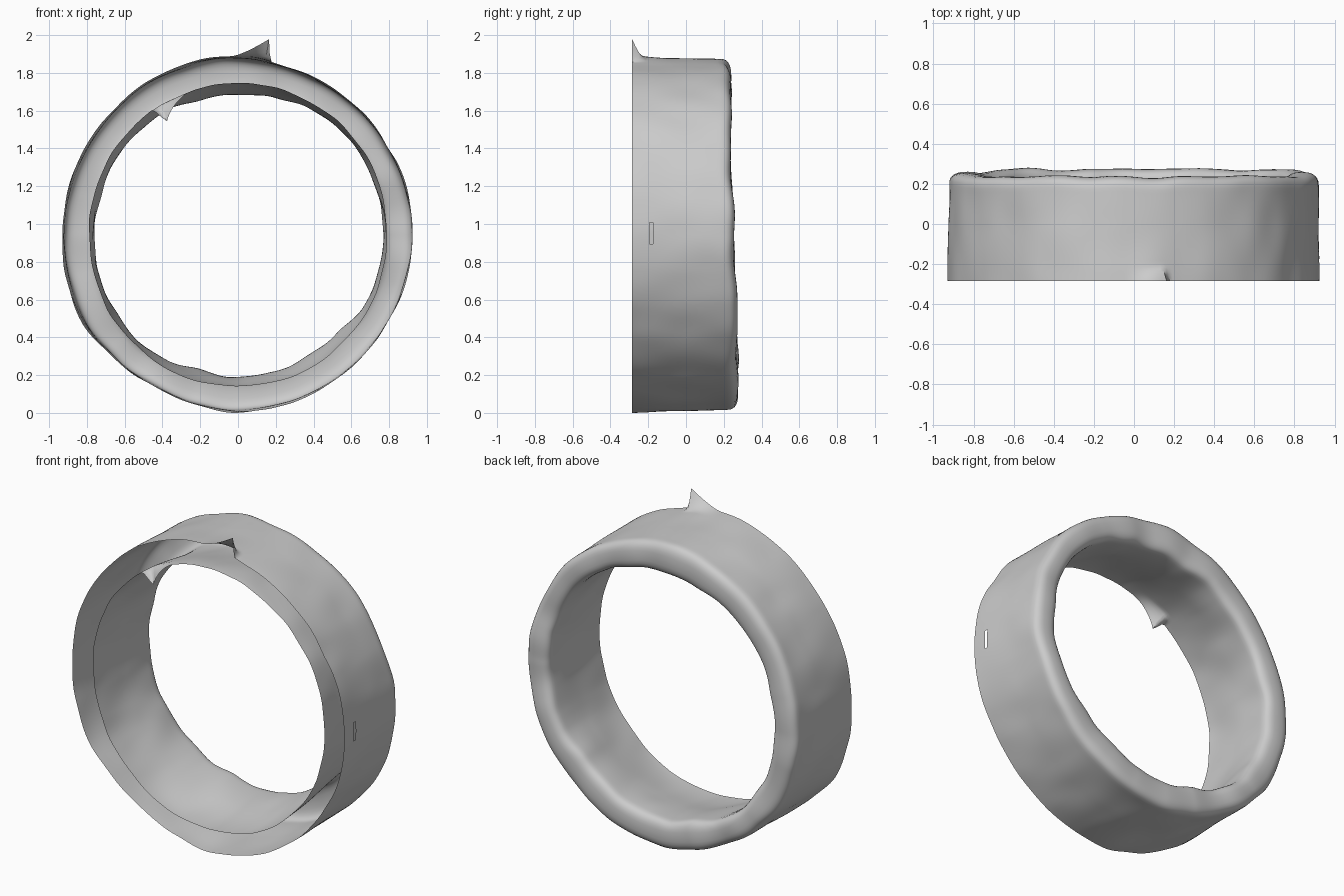
import bpy, bmesh, math
from mathutils import Vector, noise

if "Cube" in bpy.data.objects:
    bpy.data.objects.remove(bpy.data.objects["Cube"], do_unlink=True)

SEGMENTS = 360
CENTRE_Z = 0.95
FRONT, BACK = -0.285, 0.255
WALL_ROWS, CAP_ROWS = 26, 14

# Radii at even steps of angle, starting at +x and turning towards +z
OUTER = [0.925, 0.925, 0.92, 0.925, 0.922, 0.93, 0.945, 0.95, 0.943, 0.935, 0.93, 0.93,
         0.93, 0.94, 0.945, 0.925, 0.92, 0.925, 0.942, 0.935, 0.928, 0.92, 0.92, 0.922]
INNER_BACK = [0.768, 0.77, 0.775, 0.775, 0.765, 0.75, 0.74, 0.742, 0.755, 0.76, 0.755, 0.752,
              0.758, 0.765, 0.765, 0.77, 0.765, 0.742, 0.752, 0.75, 0.738, 0.74, 0.765, 0.77]


def smooth(t):
    t = max(0.0, min(1.0, t))
    return t * t * (3 - 2 * t)


def around(keys, angle):
    """Blend a closed list of radii at an angle in degrees."""
    f = angle / 360 * len(keys)
    i = int(f)
    t = smooth(f - i)
    return keys[i % len(keys)] * (1 - t) + keys[(i + 1) % len(keys)] * t


def thorn(angle, start, tip, end):
    """Slow rise from start to a tip, then a steep fall to end."""
    t = min((angle - start) / (tip - start), (end - angle) / (end - tip))
    return max(0.0, t) ** 2


def bump(angle, y, layer, size, detail=5):
    a = math.radians(angle)
    p = Vector((math.cos(a) * detail, y * 4 + layer * 20, math.sin(a) * detail))
    return noise.noise(p) * size


def section(angle):
    """Outer wall, rounded back lip and inner wall as (radius, y) pairs."""
    a = math.radians(angle)
    back = BACK - 0.02 * math.sin(a) + bump(angle, 0, 3, 0.016, 4)
    shoulder = back - 0.06
    outer_front, inner_back = around(OUTER, angle), around(INNER_BACK, angle)
    outer_back = outer_front * 0.5 + 0.455
    inner_front = 0.787 + 0.016 * abs(math.sin(a))
    # The outer thorn leans towards +x, so its angle is mirrored
    outer_thorn = 0.115 * thorn(180 - angle, 87, 99.2, 101)
    inner_thorn = 0.1 * thorn(angle, 106, 122.5, 125)
    pts = []
    for i in range(WALL_ROWS):
        t = i / WALL_ROWS
        y = FRONT + (shoulder - FRONT) * t
        r = outer_front + (outer_back - outer_front) * smooth(t) + bump(angle, y, 1, 0.008)
        r += outer_thorn * max(0, 1 - t * 6) ** 1.6
        pts.append((r, y))
    mid, half = (outer_back + inner_back) / 2, (outer_back - inner_back) / 2
    for i in range(CAP_ROWS + 1):
        u = math.pi * i / CAP_ROWS
        c, s = math.cos(u), max(0.0, math.sin(u))
        r = mid + half * math.copysign(abs(c) ** 0.75, c)
        y = shoulder + (back - shoulder) * s ** 0.75
        pts.append((r + bump(angle, y, 1 if c > 0 else 2, 0.008) * abs(c), y))
    for i in range(1, WALL_ROWS + 1):
        t = i / WALL_ROWS
        y = shoulder + (FRONT - shoulder) * t
        r = inner_back + (inner_front - inner_back) * smooth(t) + bump(angle, y, 2, 0.008)
        r -= inner_thorn * max(0, 1 - (1 - t) * 8)
        pts.append((r, y))
    return pts


# Hollow ring shell, left open along the front rim
bm = bmesh.new()
rings = []
for k in range(SEGMENTS):
    deg = 360 * k / SEGMENTS
    a = math.radians(deg)
    rings.append([bm.verts.new((r * math.cos(a), y, CENTRE_Z + r * math.sin(a)))
                  for r, y in section(deg)])
for k in range(SEGMENTS):
    cur, nxt = rings[k], rings[(k + 1) % SEGMENTS]
    for i in range(len(cur) - 1):
        bm.faces.new((cur[i], cur[i + 1], nxt[i + 1], nxt[i]))

# Narrow crack in the +x side of the outer wall
crack = []
for f in bm.faces:
    c = f.calc_center_median()
    if c.x > 0.87 and abs(c.y + 0.19) < 0.0095 and 0.9 < c.z < 1.02:
        crack.append(f)
bmesh.ops.delete(bm, geom=crack, context='FACES')

# Face the outer wall outwards
bm.normal_update()
probe = max(bm.faces, key=lambda f: f.calc_center_median().x)
if probe.normal.x < 0:
    bmesh.ops.reverse_faces(bm, faces=bm.faces[:])

# Seat the ring on the ground
low = min(v.co.z for v in bm.verts)
bmesh.ops.translate(bm, verts=bm.verts[:], vec=(0, 0, -low))

mesh = bpy.data.meshes.new("ring_shell")
bm.to_mesh(mesh)
bm.free()
ring = bpy.data.objects.new("ring_shell", mesh)
bpy.context.collection.objects.link(ring)

# Plain grey surface
grey = bpy.data.materials.new("plain_grey")
grey.use_nodes = True
colour = (0.6, 0.6, 0.6, 1)
grey.diffuse_color = colour
grey.node_tree.nodes["Principled BSDF"].inputs["Base Color"].default_value = colour
mesh.materials.append(grey)

bpy.context.view_layer.objects.active = ring
ring.select_set(True)
bpy.ops.object.shade_smooth_by_angle(angle=math.radians(50))
